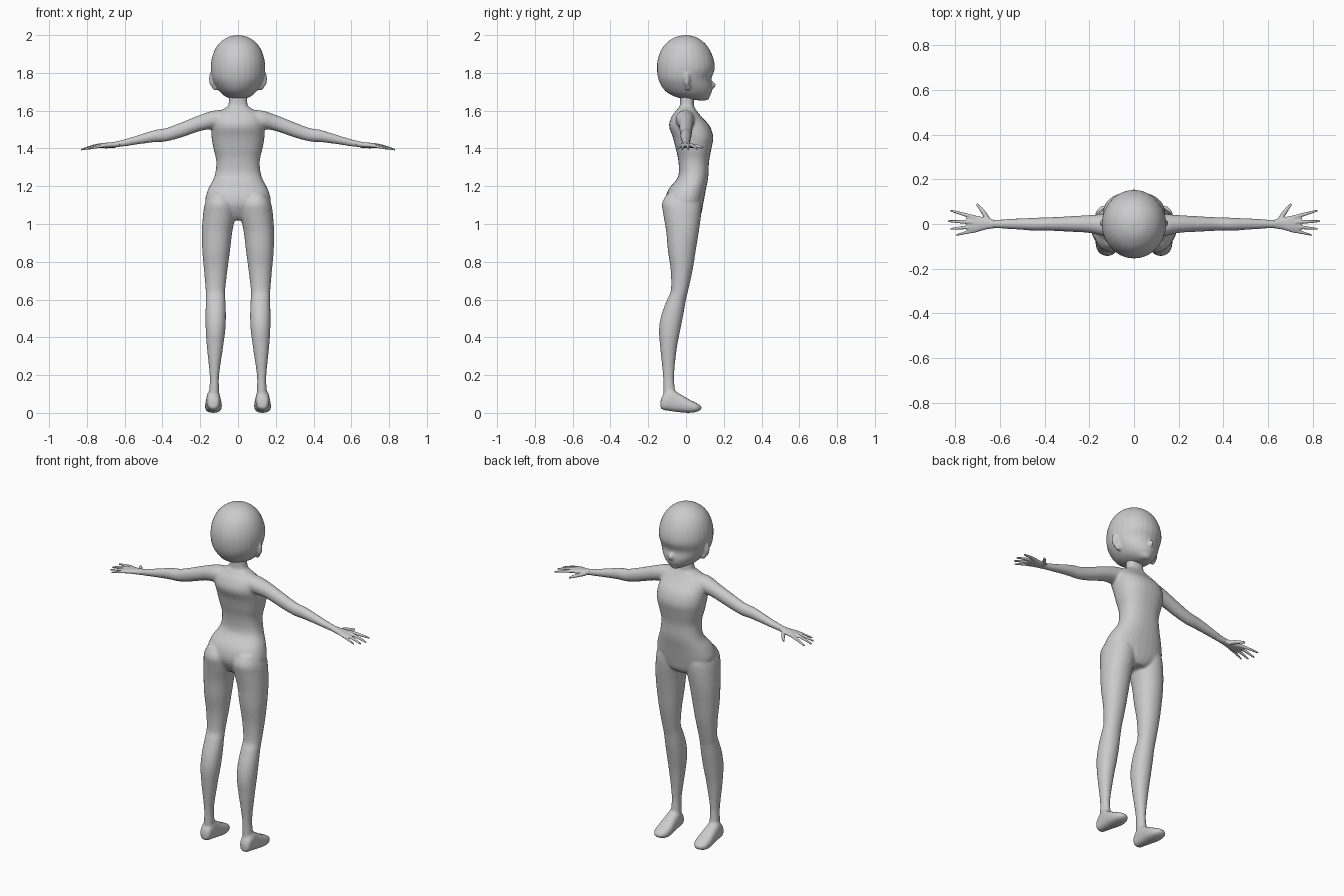
import bpy, bmesh
from math import sin, cos, pi
from mathutils import Vector

SIDES, STEPS = 28, 4


def spline(rows):
    """Catmull-Rom through the section rows, so few sections give a smooth form."""
    out = []
    for i in range(len(rows) - 1):
        a, b = rows[max(i - 1, 0)], rows[i]
        c, d = rows[i + 1], rows[min(i + 2, len(rows) - 1)]
        for k in range(STEPS):
            t = k / STEPS
            out.append([0.5 * (2*q + (r - p)*t + (2*p - 5*q + 4*r - s)*t*t + (3*q - p - 3*r + s)*t**3)
                        for p, q, r, s in zip(a, b, c, d)])
    return out + [list(rows[-1])]


def skin(bm, rings):
    loops = [[bm.verts.new(p) for p in ring] for ring in rings]
    for a, b in zip(loops, loops[1:]):
        for i in range(len(a)):
            j = (i + 1) % len(a)
            bm.faces.new((a[i], a[j], b[j], b[i]))
    bm.faces.new(loops[0])
    bm.faces.new(loops[-1])


def loft(bm, axis, rows, power=1.0, side=1):
    """Rows are (position on axis, min u, max u, min v, max v)."""
    rings = []
    for p, u0, u1, v0, v1 in spline(rows):
        ring = []
        for i in range(SIDES):
            c, s = cos(2*pi*i/SIDES), sin(2*pi*i/SIDES)
            c = abs(c)**power * (1 if c > 0 else -1)
            s = abs(s)**power * (1 if s > 0 else -1)
            u, v = (u0 + u1)/2 + (u1 - u0)/2*c, (v0 + v1)/2 + (v1 - v0)/2*s
            x, y, z = {'x': (p, u, v), 'y': (u, p, v), 'z': (u, v, p)}[axis]
            ring.append((side*x, y, z))
        rings.append(ring)
    skin(bm, rings)


def ball(bm, centre, size):
    vs = bmesh.ops.create_uvsphere(bm, u_segments=24, v_segments=14, radius=1)['verts']
    for v in vs:
        v.co = Vector(a*b + c for a, b, c in zip(v.co, size, centre))


def finish(name, bm, voxel, smooth):
    """Fuse the overlapping forms into one smooth skin."""
    bmesh.ops.recalc_face_normals(bm, faces=bm.faces)
    me = bpy.data.meshes.new(name)
    bm.to_mesh(me)
    bm.free()
    ob = bpy.data.objects.new(name, me)
    bpy.context.collection.objects.link(ob)
    m = ob.modifiers.new("fuse", 'REMESH')
    m.mode, m.voxel_size, m.use_smooth_shade = 'VOXEL', voxel, True
    m = ob.modifiers.new("soften", 'SMOOTH')
    m.factor, m.iterations = 0.5, smooth
    return ob


def sym(rows):
    return [(z, -w, w, a, b) for z, w, a, b in rows]


# Body: torso, neck, arms, legs and feet
bm = bmesh.new()
loft(bm, 'z', sym([(1.02, .05, -.06, .06), (1.05, .12, -.085, .08), (1.11, .172, -.11, .092),
                   (1.18, .16, -.095, .105), (1.25, .125, -.042, .118), (1.33, .115, -.04, .122),
                   (1.40, .13, -.055, .135), (1.46, .14, -.07, .144), (1.52, .14, -.09, .125),
                   (1.57, .125, -.075, .08), (1.61, .075, -.045, .05), (1.635, .05, -.032, .042),
                   (1.74, .048, -.035, .045)]), .85)
for s in (1, -1):
    # leg
    loft(bm, 'z', [(1.16, .05, .15, -.10, .06), (1.11, .015, .175, -.127, .08),
                   (1.05, .012, .185, -.12, .08), (.96, .03, .191, -.105, .068),
                   (.86, .042, .189, -.096, .052), (.755, .056, .18, -.081, .035),
                   (.65, .068, .171, -.08, .012), (.60, .067, .17, -.10, 0),
                   (.52, .064, .172, -.13, -.014), (.44, .067, .171, -.143, -.03),
                   (.34, .08, .164, -.136, -.049), (.20, .1, .15, -.122, -.063),
                   (.12, .1, .152, -.12, -.058), (.04, .1, .155, -.12, -.05)], .95, s)
    # foot
    loft(bm, 'y', [(-.135, .115, .145, .03, .06), (-.125, .1, .16, .017, .09),
                   (-.085, .094, .166, .01, .125), (-.04, .09, .17, .004, .105),
                   (.01, .085, .175, 0, .075), (.05, .09, .172, .004, .055),
                   (.072, .105, .158, .012, .043), (.083, .12, .142, .02, .035)], .8, s)
    # arm
    loft(bm, 'x', [(.06, -.05, .05, 1.52, 1.605), (.13, -.055, .045, 1.505, 1.60),
                   (.2, -.04, .04, 1.492, 1.578), (.3, -.034, .034, 1.458, 1.538),
                   (.38, -.03, .03, 1.437, 1.508), (.44, -.03, .028, 1.433, 1.498),
                   (.52, -.025, .025, 1.423, 1.473), (.60, -.02, .02, 1.411, 1.449),
                   (.65, -.02, .02, 1.407, 1.437)], 1, s)
finish("body", bm, .007, 6)

# Head with nose and ears
bm = bmesh.new()
loft(bm, 'z', sym([(2.0, .004, -.004, .004), (1.99, .052, -.055, .052), (1.96, .096, -.102, .097),
                   (1.92, .124, -.132, .127), (1.87, .14, -.15, .147), (1.82, .144, -.154, .152),
                   (1.77, .136, -.147, .135), (1.73, .117, -.13, .14), (1.70, .096, -.105, .137),
                   (1.68, .074, -.072, .128), (1.663, .042, -.02, .122), (1.655, .015, .06, .112)]))
ball(bm, (0, .137, 1.735), (.014, .02, .02))
for s in (1, -1):
    ball(bm, (s*.133, .004, 1.768), (.021, .017, .044))
    ball(bm, (s*.118, .01, 1.73), (.02, .014, .024))
finish("head", bm, .006, 4)

# Hands: palm and five digits given as root, tip and radius
digits = [((.65, .015, 1.415), (.675, .055, 1.412), (.703, .09, 1.405), .010),
          ((.71, .028, 1.418), (.76, .043, 1.41), (.82, .06, 1.397), .008),
          ((.72, .008, 1.42), (.77, .01, 1.411), (.832, .013, 1.393), .008),
          ((.71, -.012, 1.418), (.76, -.016, 1.41), (.82, -.022, 1.394), .008),
          ((.70, -.028, 1.416), (.745, -.037, 1.408), (.795, -.05, 1.396), .007)]
for label, s in (("right", 1), ("left", -1)):
    bm = bmesh.new()
    loft(bm, 'x', [(.625, -.019, .019, 1.409, 1.441), (.66, -.024, .027, 1.405, 1.434),
                   (.70, -.034, .036, 1.403, 1.43), (.735, -.035, .04, 1.404, 1.423),
                   (.75, -.025, .03, 1.408, 1.417)], .9, s)
    for root, mid, tip, r in digits:
        path = spline([(*root, r*1.2), (*mid, r), (*tip, r*.55)])
        rings = []
        d = Vector(tip) - Vector(root)
        d.x *= s
        u = d.cross(Vector((0, 0, 1))).normalized()
        v = d.cross(u).normalized()
        for x, y, z, q in path:
            c = Vector((s*x, y, z))
            rings.append([c + q*(u*cos(pi*i/6) + v*sin(pi*i/6)) for i in range(12)])
        skin(bm, rings)
    finish(label + "_hand", bm, .003, 2)
